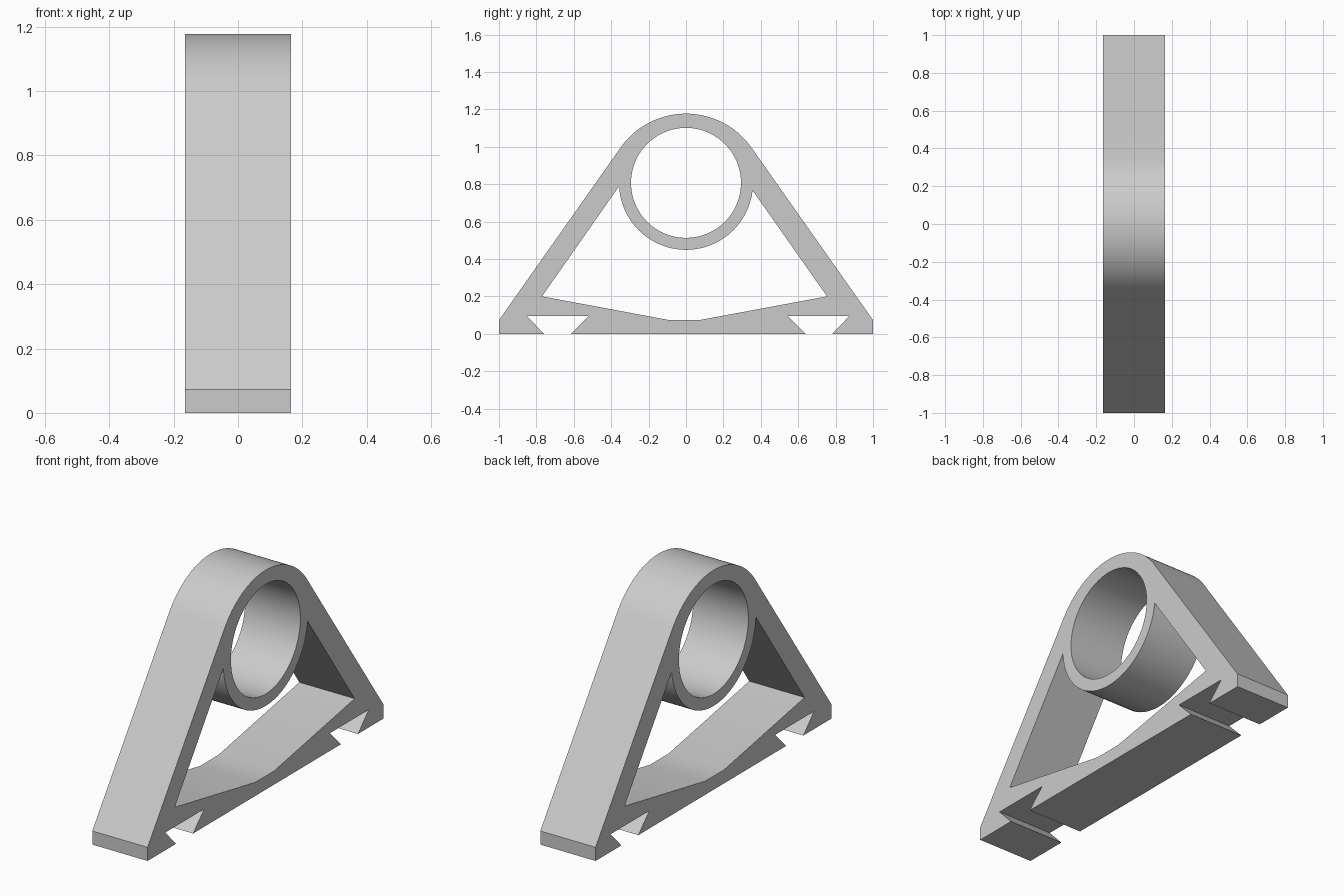
import bpy, bmesh
from math import sin, cos, radians, asin, pi

if "Cube" in bpy.data.objects:
    bpy.data.objects.remove(bpy.data.objects["Cube"], do_unlink=True)

HALF_WIDTH = 0.164
RING_Z = 0.807


def arc(radius, z, start, end, steps):
    """Points (y, z) along an arc centred on y = 0."""
    angles = [start + (end - start) * i / steps for i in range(steps + 1)]
    return [(radius * cos(a), z + radius * sin(a)) for a in angles]


# Outer outline: crown arc tangent to both legs, base with two dovetail slots
tangent = radians(35.2)
crown = arc(0.428, 0.749, tangent, pi - tangent, 40)
base = [(-1, 0.073), (-1, 0), (-0.76, 0), (-0.85, 0.095), (-0.52, 0.095),
        (-0.615, 0), (0.638, 0), (0.545, 0.095), (0.873, 0.095),
        (0.782, 0), (1, 0), (1, 0.073)]
outline = crown + base

# Round bore
bore = arc(0.294, RING_Z, 0, 2 * pi, 96)[:-1]

# Opening between the legs, the base and the underside of the ring
ring_r = 0.358
left = -pi + asin(0.018 / ring_r)
right = -asin(0.04 / ring_r)
opening = arc(ring_r, RING_Z, left, right, 48)
opening += [(0.754, 0.2), (0.07, 0.073), (-0.088, 0.073), (-0.77, 0.2)]

# Fill the profile and extrude it across the width
bm = bmesh.new()
edges = []
for loop in (outline, bore, opening):
    verts = [bm.verts.new((-HALF_WIDTH, y, z)) for y, z in loop]
    edges += [bm.edges.new((v, verts[i - 1])) for i, v in enumerate(verts)]
bmesh.ops.triangle_fill(bm, edges=edges, use_beauty=True, normal=(1, 0, 0))
result = bmesh.ops.extrude_face_region(bm, geom=bm.faces[:], use_keep_orig=True)
moved = [g for g in result["geom"] if isinstance(g, bmesh.types.BMVert)]
bmesh.ops.translate(bm, verts=moved, vec=(2 * HALF_WIDTH, 0, 0))
bmesh.ops.recalc_face_normals(bm, faces=bm.faces[:])

mesh = bpy.data.meshes.new("ring_bracket")
bm.to_mesh(mesh)
bm.free()
bracket = bpy.data.objects.new("ring_bracket", mesh)
bpy.context.collection.objects.link(bracket)

# Plain grey material
grey = bpy.data.materials.new("light_grey")
grey.use_nodes = True
colour = (0.6, 0.6, 0.6, 1)
grey.diffuse_color = colour
grey.node_tree.nodes["Principled BSDF"].inputs["Base Color"].default_value = colour
mesh.materials.append(grey)

# Smooth curved walls, crisp edges
bpy.ops.object.select_all(action="DESELECT")
bracket.select_set(True)
bpy.context.view_layer.objects.active = bracket
bpy.ops.object.shade_smooth_by_angle(angle=radians(25))
